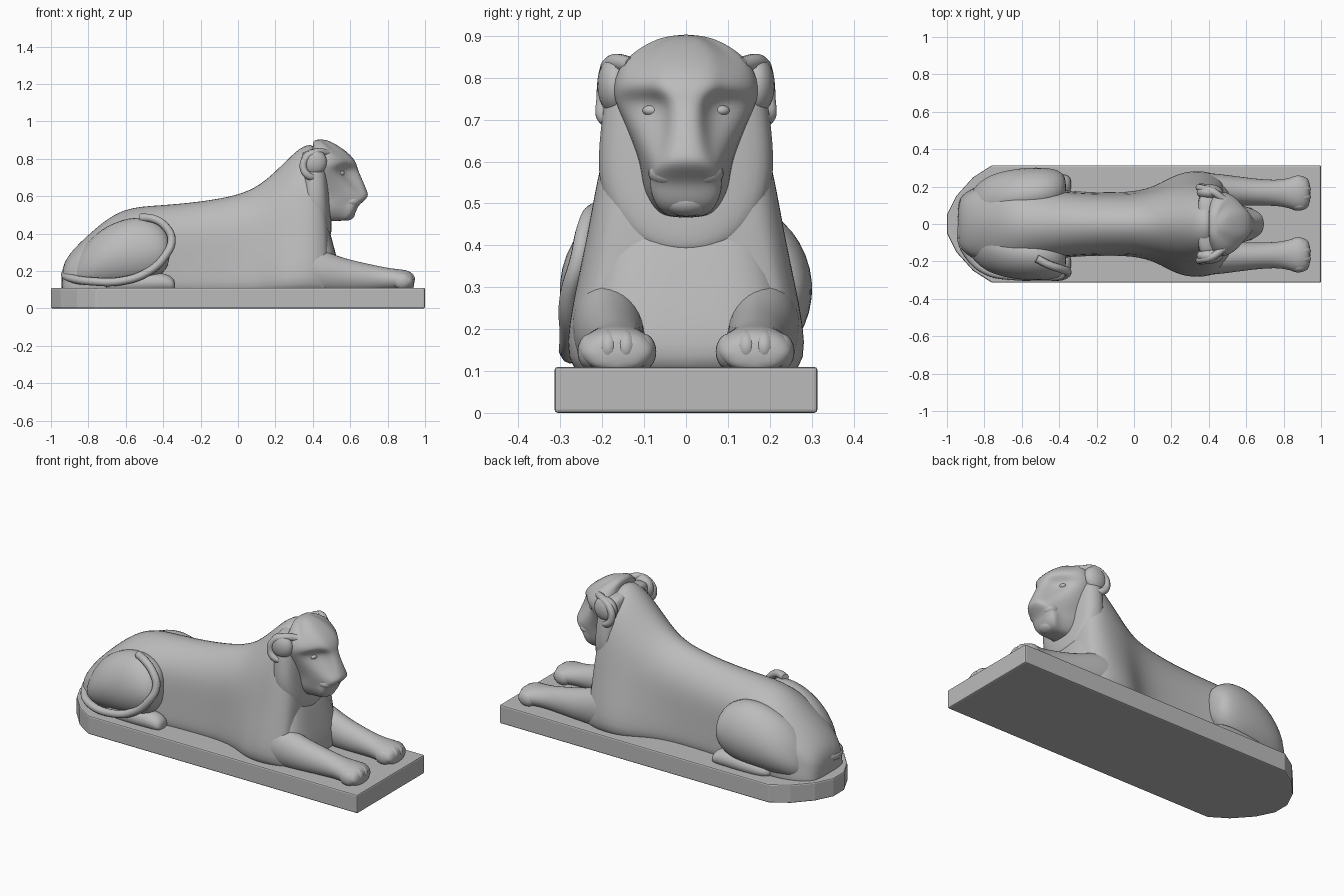
import bpy
from math import cos, sin, pi, radians

if "Cube" in bpy.data.objects:
    bpy.data.objects.remove(bpy.data.objects["Cube"])

stone = bpy.data.materials.new("grey_stone")
stone.use_nodes = True
GREY = (0.5, 0.5, 0.5, 1)
stone.diffuse_color = GREY
stone.node_tree.nodes["Principled BSDF"].inputs["Base Color"].default_value = GREY


def loft(name, rings, subdiv=2):
    n = len(rings[0])
    verts = [p for r in rings for p in r]
    faces = [(k * n + i, k * n + (i + 1) % n, (k + 1) * n + (i + 1) % n, (k + 1) * n + i)
             for k in range(len(rings) - 1) for i in range(n)]
    faces += [tuple(reversed(range(n))), tuple(range(len(verts) - n, len(verts)))]
    mesh = bpy.data.meshes.new(name)
    mesh.from_pydata(verts, [], faces)
    mesh.materials.append(stone)
    ob = bpy.data.objects.new(name, mesh)
    bpy.context.collection.objects.link(ob)
    if subdiv:
        mesh.shade_smooth()
        mod = ob.modifiers.new("smooth", "SUBSURF")
        mod.levels = mod.render_levels = subdiv
    return ob


def mirrored(half):
    """Close a half ring (first and last points lie on y = 0)."""
    return half + [(x, -y, z) for x, y, z in reversed(half[1:-1])]


def blob(name, centre, radii, tilt=(0, 0, 0)):
    bpy.ops.mesh.primitive_uv_sphere_add(segments=24, ring_count=14, location=centre,
                                         rotation=[radians(a) for a in tilt])
    ob = bpy.context.object
    ob.name, ob.scale = name, radii
    ob.data.materials.append(stone)
    ob.data.shade_smooth()


def tube(name, points, radius):
    curve = bpy.data.curves.new(name, "CURVE")
    curve.dimensions = "3D"
    curve.bevel_depth, curve.bevel_resolution, curve.resolution_u = radius, 3, 6
    curve.use_fill_caps = True
    sp = curve.splines.new("BEZIER")
    sp.bezier_points.add(len(points) - 1)
    for bp, p in zip(sp.bezier_points, points):
        bp.co = p
        bp.handle_left_type = bp.handle_right_type = "AUTO"
    curve.materials.append(stone)
    bpy.context.collection.objects.link(bpy.data.objects.new(name, curve))


def limb(name, stations, side, lean=0):
    """Tube of oval sections: x, y, half width, bottom, top; lean tips the top inwards."""
    rings = []
    for x, y, w, lo, hi in stations:
        mid, h = (lo + hi) / 2, (hi - lo) / 2
        rings.append([(x, side * (y + w * cos(a * pi / 4) - lean * max(0, sin(a * pi / 4))),
                       mid + h * sin(a * pi / 4)) for a in range(8)])
    if side < 0:
        rings = [list(reversed(r)) for r in rings]
    loft(name, rings)


# Plinth with a rounded rear end
half = [(1, .314), (-.76, .314), (-.86, .25), (-.95, .15), (-1, .05)]
outline = half + [(x, -y) for x, y in reversed(half)]
plinth = loft("plinth", [[(x, y, z) for x, y in outline] for z in (0, .11)], 0)
bev = plinth.modifiers.new("edge", "BEVEL")
bev.width, bev.segments = .008, 2

# Torso and neck: x, top height, half widths at top, middle, bottom
torso = [(-.945, .20, .06, .09, .11), (-.915, .29, .08, .15, .17), (-.77, .43, .10, .21, .23),
         (-.62, .55, .10, .20, .22), (-.42, .56, .09, .17, .18), (-.2, .58, .08, .155, .17),
         (0, .615, .08, .155, .17), (.12, .67, .085, .17, .205), (.23, .775, .095, .19, .275),
         (.33, .88, .11, .195, .29), (.41, .91, .11, .195, .28), (.46, .78, .10, .18, .255),
         (.49, .48, .10, .17, .24)]
rings = []
for x, top, wt, wm, wb in torso:
    h = top - .1
    rings.append(mirrored([(x, 0, top), (x, wt, top - .07 * h), (x, wm, top - .28 * h),
                           (x, wm * .55 + wb * .45, .1 + .4 * h), (x, wb, .1 + .13 * h),
                           (x, wb, .06), (x, 0, .06)]))
loft("torso", rings)

# Chest with a sloping front
loft("chest", [mirrored([(.2, 0, z), (.2, w, z), (xf - .06, w, z), (xf, w * .65, z), (xf, 0, z)])
               for z, xf, w in [(.07, .56, .27), (.2, .545, .26), (.3, .52, .24),
                                (.40, .495, .215), (.50, .46, .19), (.66, .44, .16)]])

# Mane ruff hanging below the face like a bib
loft("mane_ruff", [mirrored([(.34, 0, z), (.34, w, z), (xf - .05, w, z),
                             (xf - .012, w * .78, z), (xf, 0, z)])
                   for z, xf, w in [(.38, .49, .06), (.395, .503, .11), (.44, .505, .165),
                                    (.51, .50, .205), (.60, .495, .215), (.70, .49, .205),
                                    (.80, .48, .19), (.85, .45, .14)]])

# Head: z, front x, half width, half width of the nose bridge, recess beside it
head = [(.465, .575, .055, .03, .01), (.49, .615, .085, .05, .02), (.525, .63, .105, .06, .025),
        (.55, .64, .112, .06, .03), (.575, .67, .115, .055, .03), (.60, .695, .12, .045, .035),
        (.63, .685, .13, .04, .045), (.70, .655, .16, .035, .07), (.745, .635, .182, .038, .075),
        (.775, .63, .187, .06, .03), (.82, .60, .175, .06, .03), (.865, .54, .135, .05, .02),
        (.905, .47, .05, .02, .01)]
rings = []
for z, xf, w, nose, dip in head:
    back = .34 if z < .8 else .40
    rings.append(mirrored([(back, 0, z), (back, w * .85, z), (.48 if z < .9 else .44, w, z),
                           (xf - dip - .035, w * .74, z), (xf - dip, nose * 1.5, z),
                           (xf, nose, z), (xf + .006, 0, z)]))
loft("head", rings)
blob("chin", (.58, 0, .505), (.045, .06, .036))

for side, tag in ((1, "left"), (-1, "right")):
    # Face details and ears
    blob(tag + "_eye", (.552, side * .08, .722), (.018, .024, .014))
    blob(tag + "_muzzle", (.606, side * .042, .572), (.048, .048, .034), (0, 0, side * -15))
    blob(tag + "_ear", (.405, side * .17, .782), (.07, .042, .07), (0, 20, 0))
    tube(tag + "_ear_rim", [(.48, side * .13, .83), (.42, side * .174, .836),
                            (.365, side * .19, .805), (.35, side * .195, .75),
                            (.375, side * .195, .71), (.42, side * .17, .70)], .02)

    # Front leg and toes
    limb(tag + "_front_leg", [(.16, .15, .05, .08, .22), (.26, .195, .088, .07, .36),
                              (.42, .19, .092, .07, .34), (.55, .175, .088, .07, .28),
                              (.70, .168, .075, .08, .245), (.80, .165, .078, .09, .222),
                              (.86, .165, .102, .09, .215), (.905, .165, .102, .09, .21),
                              (.945, .165, .08, .095, .185)], side)
    for i, (x, z) in enumerate([(.878, .146), (.896, .156), (.896, .156), (.878, .146)]):
        blob(f"{tag}_front_toe_{i + 1}", (x, side * (.102 + .042 * i), z),
             (.05, .031, .043))

    # Haunch, folded hind leg and paw
    limb(tag + "_haunch", [(-.89, .10, .07, .09, .24), (-.80, .14, .13, .09, .39),
                           (-.66, .17, .14, .10, .485), (-.52, .185, .135, .11, .515),
                           (-.42, .195, .115, .15, .475), (-.36, .205, .065, .23, .40)],
         side, .025)
    limb(tag + "_hind_paw", [(-.72, .21, .05, .08, .17), (-.55, .215, .06, .08, .19),
                             (-.42, .21, .065, .08, .20), (-.36, .21, .06, .085, .18),
                             (-.335, .21, .04, .09, .15)], side)

# Tail sweeping round the right haunch
tube("tail", [(-.89, .06, .20), (-.925, -.05, .18), (-.89, -.16, .16), (-.79, -.25, .145),
              (-.63, -.28, .145), (-.49, -.28, .19), (-.39, -.28, .28), (-.355, -.255, .37),
              (-.39, -.24, .44), (-.45, -.22, .478), (-.52, -.185, .485)], .022)
